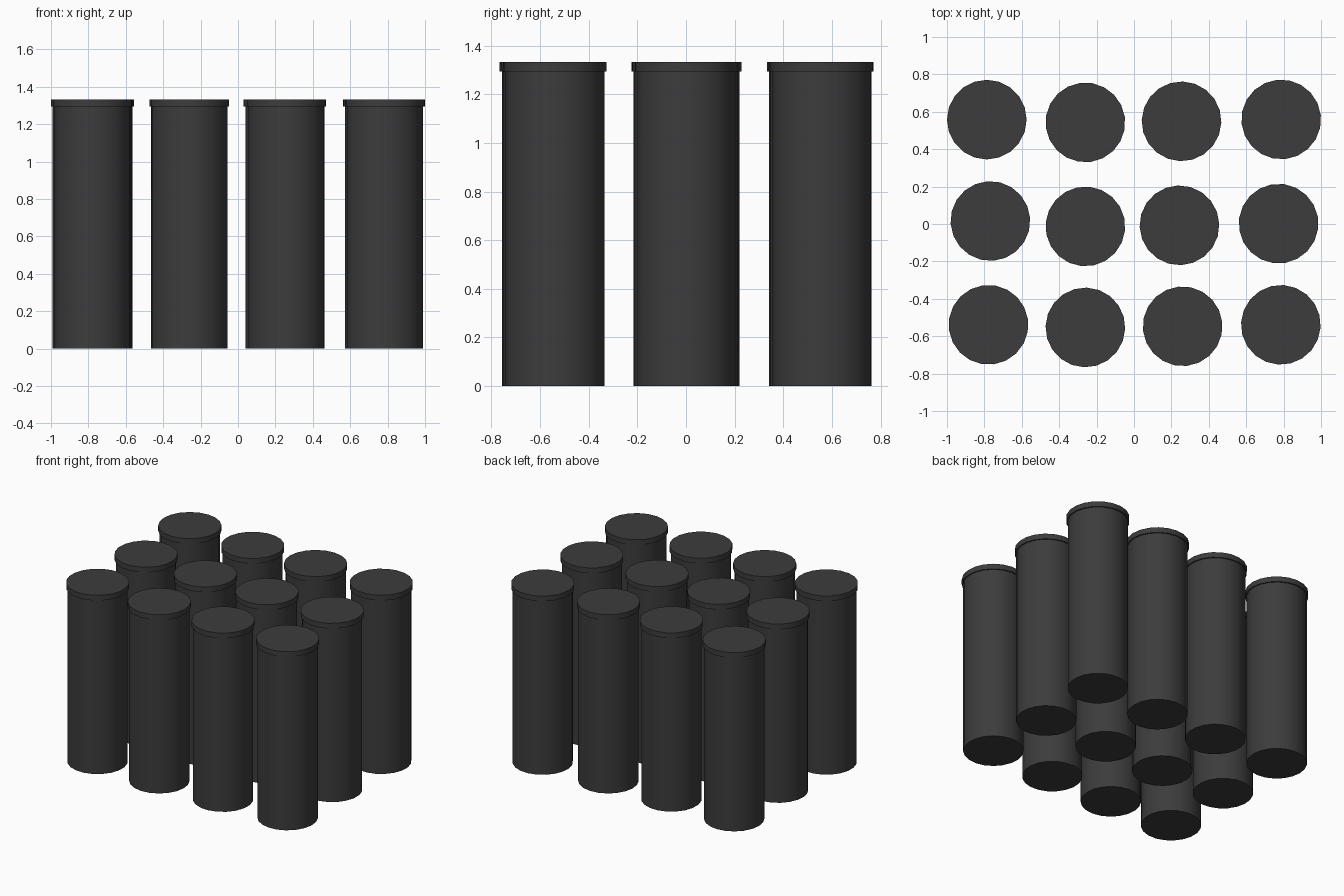
import bpy
import math

cube = bpy.data.objects.get("Cube")
if cube:
    bpy.data.objects.remove(cube, do_unlink=True)

SIDES = 20
BODY_RADIUS, LID_RADIUS = 0.204, 0.213
LID_BOTTOM, TOP = 1.294, 1.333

charcoal = bpy.data.materials.new("charcoal")
charcoal.use_nodes = True
COLOUR = (0.045, 0.045, 0.045, 1)
charcoal.diffuse_color = COLOUR
charcoal.node_tree.nodes["Principled BSDF"].inputs["Base Color"].default_value = COLOUR


def cylinder(name, x, y, radius, bottom, top, turn):
    """Capped cylinder with smooth sides and crisp rims."""
    bpy.ops.mesh.primitive_cylinder_add(
        vertices=SIDES, radius=radius, depth=top - bottom,
        location=(x, y, (bottom + top) / 2), rotation=(0, 0, turn))
    part = bpy.context.object
    part.name = name
    part.data.materials.append(charcoal)
    bpy.ops.object.shade_smooth_by_angle(angle=math.radians(40))


# Slightly uneven grid of canisters, each with its own small turn
rows = {
    "back": [(-0.787, 0.558), (-0.26, 0.543), (0.254, 0.549), (0.787, 0.559)],
    "middle": [(-0.768, 0.016), (-0.26, -0.013), (0.243, -0.007), (0.773, 0.002)],
    "front": [(-0.778, -0.539), (-0.26, -0.553), (0.26, -0.547), (0.785, -0.539)],
}
columns = ["far_right", "inner_right", "inner_left", "far_left"]

for r, (row, centres) in enumerate(rows.items()):
    for c, (column, (x, y)) in enumerate(zip(columns, centres)):
        turn = 0.07 * (r + 2 * c)
        cylinder(f"{row}_{column}_body", x, y, BODY_RADIUS, 0, LID_BOTTOM + 0.01, turn)
        cylinder(f"{row}_{column}_lid", x, y, LID_RADIUS, LID_BOTTOM, TOP, turn)
